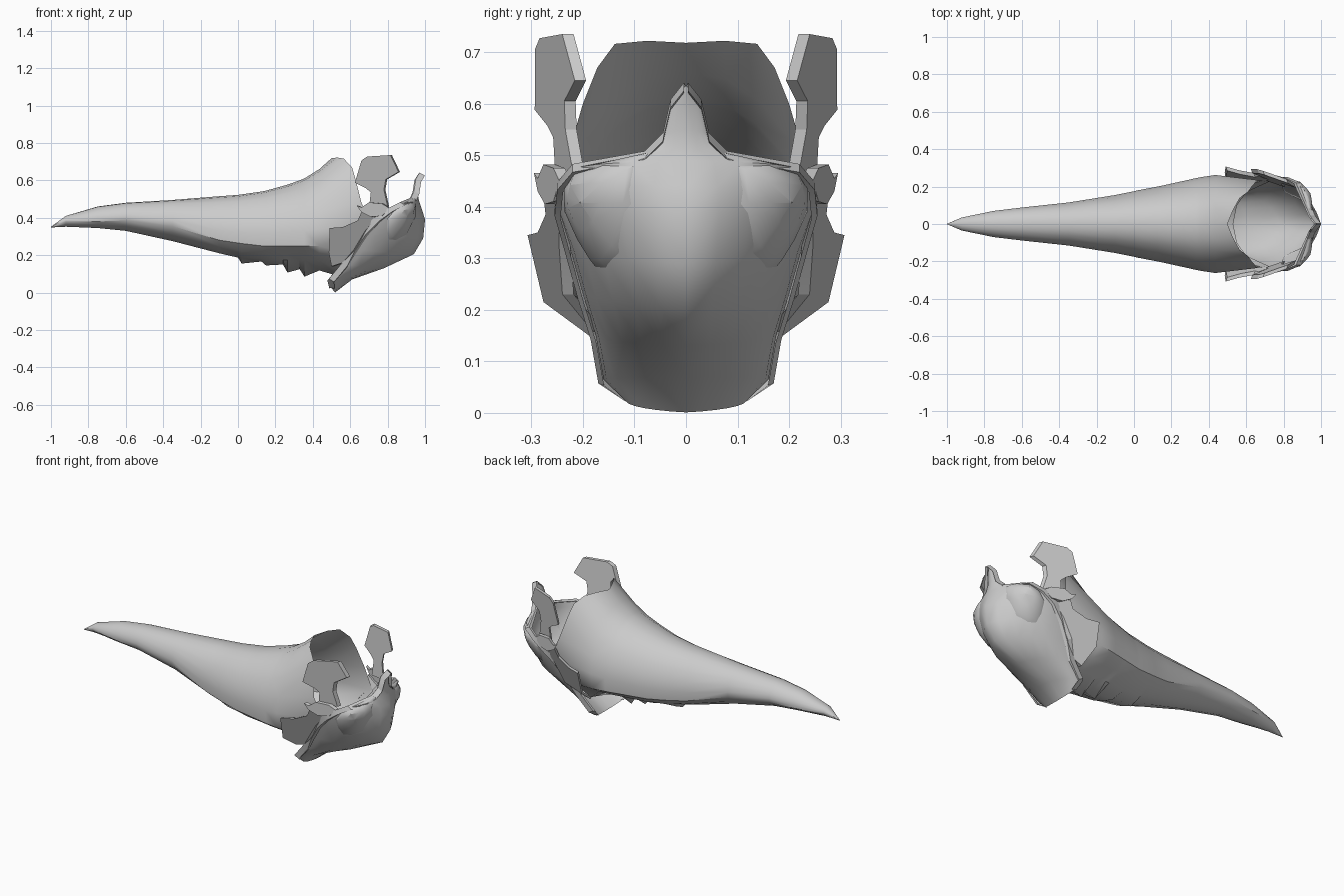
import bpy, bmesh, math
from mathutils import Vector

cube = bpy.data.objects.get("Cube")
if cube:
    bpy.data.objects.remove(cube, do_unlink=True)

grey = bpy.data.materials.new("plain grey")
grey.use_nodes = True
GREY = (0.6, 0.6, 0.6, 1)
grey.diffuse_color = GREY
grey.node_tree.nodes["Principled BSDF"].inputs["Base Color"].default_value = GREY


def make(name, verts, faces, angle=35):
    """Mesh object mirrored across y, smooth with sharp edges kept."""
    mesh = bpy.data.meshes.new(name)
    mesh.from_pydata([tuple(v) for v in verts], [], faces)
    bm = bmesh.new()
    bm.from_mesh(mesh)
    bmesh.ops.remove_doubles(bm, verts=bm.verts, dist=0.0005)
    bmesh.ops.recalc_face_normals(bm, faces=bm.faces)
    bm.to_mesh(mesh)
    bm.free()
    mesh.materials.append(grey)
    obj = bpy.data.objects.new(name, mesh)
    bpy.context.collection.objects.link(obj)
    mod = obj.modifiers.new("mirror", 'MIRROR')
    mod.use_axis = (False, True, False)
    bpy.ops.object.select_all(action='DESELECT')
    obj.select_set(True)
    bpy.context.view_layer.objects.active = obj
    bpy.ops.object.shade_smooth_by_angle(angle=math.radians(angle))


def loft(rows):
    """Join rows of equal length with quads."""
    n = len(rows[0])
    verts = [v for row in rows for v in row]
    faces = [(i * n + j, i * n + j + 1, (i + 1) * n + j + 1, (i + 1) * n + j)
             for i in range(len(rows) - 1) for j in range(n - 1)]
    return verts, faces


# Long hollow body: x, top, half width, lower crease, keel
STATIONS = [
    (-1, .352, .001, .35, .348), (-.92, .41, .035, .38, .352),
    (-.75, .46, .07, .38, .345), (-.6, .48, .088, .385, .33),
    (-.35, .495, .115, .355, .275), (-.1, .515, .155, .28, .21),
    (0, .522, .175, .265, .187), (.02, .525, .18, .262, .155),
    (.125, .54, .2, .25, .166), (.15, .545, .205, .25, .145),
    (.24, .57, .225, .25, .15), (.265, .577, .23, .25, .107),
    (.33, .6, .245, .25, .125), (.355, .61, .25, .25, .085),
    (.435, .66, .262, .25, .118)]
SECTION = [(0, 1), (.3, .97), (.55, .86), (.78, .68), (.93, .45),
           (1, .22), (.97, 0), (.72, -.45), (.38, -.8)]
rows = []
for x, top, w, crease, keel in STATIONS:
    depth = min(crease - keel, .095)
    rows.append([(x, a * w, crease + f * (top - crease if f > 0 else depth))
                 for a, f in SECTION] + [(x, 0, keel)])
# Rim of the opening, running down and back inside the face cup
rows.append([(.5, 0, .718), (.53, .075, .722), (.565, .138, .716), (.61, .172, .67),
             (.63, .2, .6), (.66, .235, .48), (.72, .225, .36), (.6, .17, .2),
             (.55, .1, .11), (.53, 0, .09)])
make("long_body", *loft(rows))

# Face cup: edge x, edge half width, edge z, centre x, centre z
LEVELS = [
    (.5, .115, .022, .52, .001), (.49, .16, .065, .61, .07), (.56, .175, .15, .78, .13),
    (.6, .2, .23, .94, .205), (.66, .225, .32, .99, .29), (.73, .245, .39, 1, .39),
    (.8, .24, .44, .985, .44), (.87, .21, .475, .968, .49), (.93, .08, .5, .963, .515),
    (.945, .045, .535, .963, .55), (.955, .03, .6, .97, .6), (.975, .004, .633, .98, .634)]


def cup(u, t):
    """Point on the cup: u runs up the levels, t from centre to edge."""
    i = min(int(u), len(LEVELS) - 2)
    ex, w, ez, cx, cz = [a + (b - a) * (u - i) for a, b in zip(LEVELS[i], LEVELS[i + 1])]
    s = math.sin(t * math.pi / 2)
    c = .75 * math.cos(t * math.pi / 2) + .25 * (1 - s)
    return Vector((ex + (cx - ex) * c, w * s, ez + (cz - ez) * c))


def lifted(u, t, height):
    """Point raised above the cup surface."""
    e = .01
    n = (cup(u, t + e) - cup(u, t - e)).cross(cup(u + e, t) - cup(u - e, t)).normalized()
    if n.x + n.y < 0:
        n = -n
    return cup(u, t) + n * height


make("face_cup", *loft([[cup(u, t / 6) for t in range(7)] for u in range(len(LEVELS))]))

# Raised trim around the cup edge
rows = []
for u in range(len(LEVELS)):
    edge, inner = cup(u, 1), cup(u, .93)
    out = Vector((.008, .01 if u < 8 else 0, .004))
    if u == 0:
        out = Vector((0, .002, 0))
    rows.append([edge - Vector((.012, .004, 0)), edge + out + Vector((-.012, 0, .004)),
                 edge + out + Vector((.016, 0, -.012 if u else 0)),
                 inner + Vector((.006, 0, -.012 if u else 0))])
make("cup_trim", *loft(rows), angle=25)

# Bulging eye lids
LID = [(6.9, .3), (5.3, .28), (4.1, .38), (3.7, .5), (3.7, .6),
       (4.2, .7), (5, .8), (6, .85), (6.8, .83), (7, .55)]
mu, mt = 5.5, .56
rows = [[lifted(mu + (u - mu) * k, mt + (t - mt) * k, h) for u, t in LID + LID[:1]]
        for k, h in ((1, -.003), (.85, .009), (.45, .022), (.01, .026))]
make("eye_lid", *loft(rows))


# Side plates: outline in x and z, with y following the cup
def plate(name, outline, depth):
    pts = [(x, depth(x, z), z) for x, z in outline]
    n = len(pts)
    verts = pts + [(x + .008, y - .022, z) for x, y, z in pts]
    faces = [tuple(range(n)), tuple(range(n, 2 * n))]
    faces += [(i, (i + 1) % n, (i + 1) % n + n, i + n) for i in range(n)]
    make(name, verts, faces, angle=15)


plate("cheek_plate",
      [(.49, .345), (.56, .35), (.64, .385), (.66, .43), (.74, .4), (.68, .33),
       (.62, .23), (.56, .16), (.5, .14), (.485, .215)],
      lambda x, z: .305 - .3 * (x - .49) - (.25 * (.335 - z) if z > .21 else .03 + 1.3 * (.215 - z)))
plate("brow_plate",
      [(.635, .465), (.66, .455), (.7, .482), (.77, .475), (.81, .45), (.77, .41),
       (.71, .405), (.66, .43)],
      lambda x, z: .295 - .28 * (x - .635))
plate("upright_plate",
      [(.625, .588), (.66, .706), (.69, .727), (.815, .735), (.858, .645), (.79, .605),
       (.78, .55), (.8, .46), (.7, .45), (.71, .535), (.685, .557)],
      lambda x, z: .295 - .358 * (x - .62) + .1 * (z - .585))
